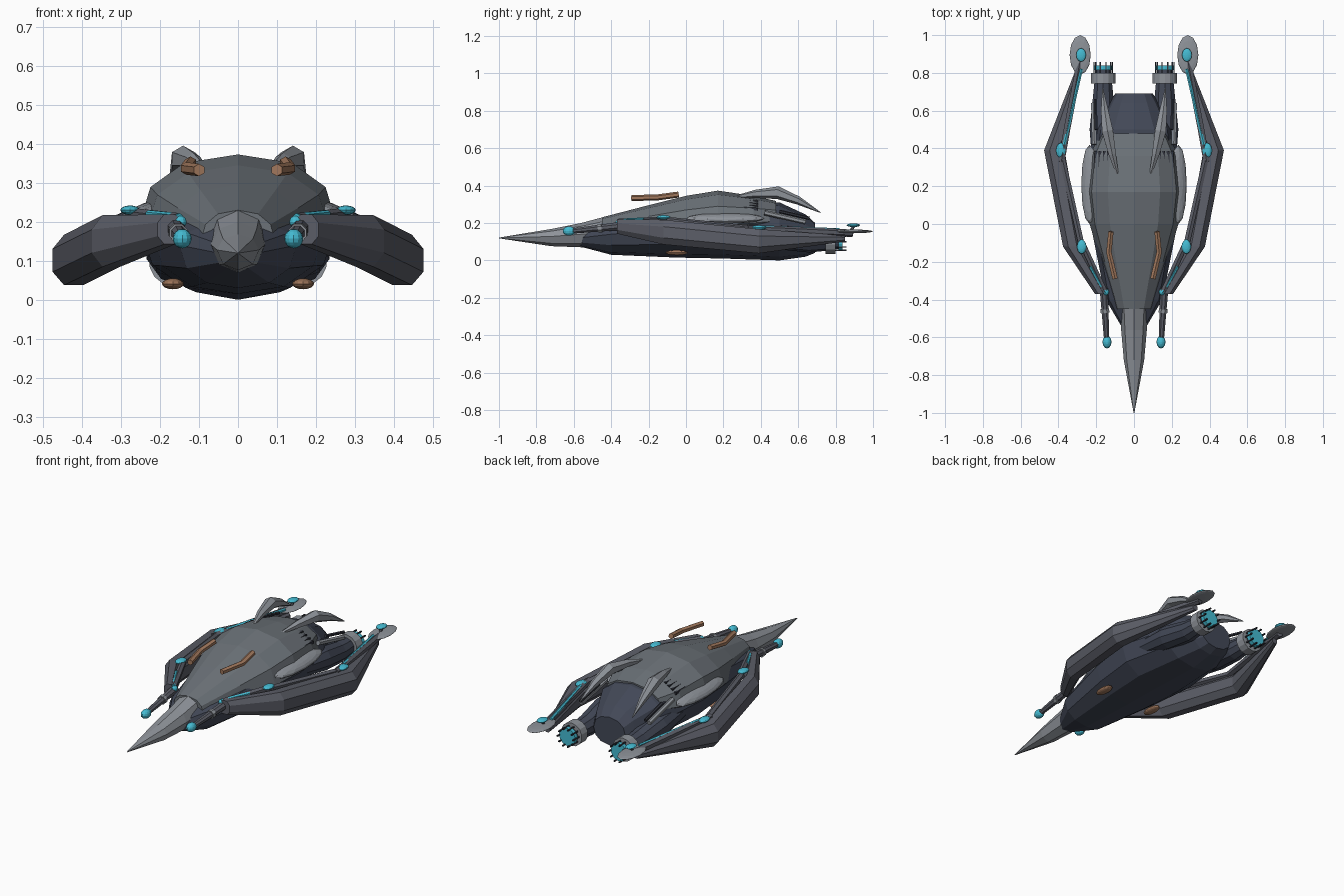
import bpy, bmesh
from math import sin, cos, pi
from mathutils import Vector, Matrix

if "Cube" in bpy.data.objects:
    bpy.data.objects.remove(bpy.data.objects["Cube"])


def material(name, rgb):
    m = bpy.data.materials.new(name)
    m.diffuse_color = (*rgb, 1)
    m.use_nodes = True
    m.node_tree.nodes["Principled BSDF"].inputs["Base Color"].default_value = m.diffuse_color
    return m


HULL = material("hull_grey", (0.15, 0.17, 0.19))
DARK = material("dark_navy", (0.055, 0.065, 0.095))
ARM = material("arm_grey", (0.105, 0.11, 0.135))
LIGHT = material("light_grey", (0.27, 0.29, 0.32))
BLACK = material("vent_black", (0.03, 0.033, 0.045))
CYAN = material("cyan_glow", (0.06, 0.5, 0.65))
BRONZE = material("bronze", (0.36, 0.19, 0.11))


def finish(name, bm, mat, mirror=True):
    bmesh.ops.recalc_face_normals(bm, faces=bm.faces)
    me = bpy.data.meshes.new(name)
    bm.to_mesh(me)
    bm.free()
    me.materials.append(mat)
    ob = bpy.data.objects.new(name, me)
    bpy.context.collection.objects.link(ob)
    if mirror:
        ob.modifiers.new("mirror", "MIRROR").use_axis[0] = True
    return ob


def skin(bm, rings):
    """Bridge equal rings of verts and cap both ends."""
    n = len(rings[0])
    for a, b in zip(rings, rings[1:]):
        for i in range(n):
            j = (i + 1) % n
            bm.faces.new((a[i], a[j], b[j], b[i]))
    bm.faces.new(rings[0])
    bm.faces.new(rings[-1])


def loft(name, mat, stations, sides=12, power=1.0, half_step=0, mirror=True):
    """Loft along y; station = y, centre x, half width, bottom z, middle z, top z."""
    bm = bmesh.new()
    rings = []
    for y, cx, hw, zb, zm, zt in stations:
        ring = []
        for i in range(sides):
            a = 2 * pi * (i + half_step) / sides
            s, c = sin(a), cos(a)
            px = abs(s) ** power * (1 if s > 0 else -1)
            pz = abs(c) ** power * (1 if c > 0 else -1)
            z = zm + pz * ((zt - zm) if c > 0 else (zm - zb))
            ring.append(bm.verts.new((cx + hw * px, y, z)))
        rings.append(ring)
    skin(bm, rings)
    return finish(name, bm, mat, mirror)


def tube(name, mat, points, radii, sides=6, flat=1.0):
    """Tube through points; flat scales its height."""
    bm = bmesh.new()
    pts = [Vector(p) for p in points]
    if isinstance(radii, (int, float)):
        radii = [radii] * len(pts)
    rings = []
    for k, p in enumerate(pts):
        d = (pts[min(k + 1, len(pts) - 1)] - pts[max(k - 1, 0)]).normalized()
        u = d.cross(Vector((0, 0, 1))).normalized()
        v = u.cross(d)
        rings.append([bm.verts.new(p + radii[k] * (u * cos(2 * pi * (i + .5) / sides)
                      + v * flat * sin(2 * pi * (i + .5) / sides))) for i in range(sides)])
    skin(bm, rings)
    return finish(name, bm, mat)


def blob(name, mat, loc, size, tilt=0, turn=0):
    bm = bmesh.new()
    bmesh.ops.create_uvsphere(bm, u_segments=12, v_segments=8, radius=1)
    m = (Matrix.Translation(loc) @ Matrix.Rotation(turn, 4, "Z")
         @ Matrix.Rotation(tilt, 4, "Y") @ Matrix.Diagonal((*size, 1)))
    bm.transform(m)
    return finish(name, bm, mat)


# Central body: dark keel, grey upper shell, pointed nose
loft("lower_hull", DARK, [
    (-.57, 0, .05, .075, .12, .16), (-.40, 0, .15, .03, .14, .20),
    (-.05, 0, .22, .015, .17, .28), (.20, 0, .25, .01, .18, .32),
    (.50, 0, .20, 0, .16, .31), (.64, 0, .13, .02, .13, .245),
    (.69, 0, .10, .04, .12, .20)], power=.9, mirror=False)
loft("upper_shell", HULL, [
    (-.45, 0, .095, .13, .15, .23), (-.20, 0, .175, .14, .165, .295),
    (0, 0, .235, .15, .18, .345), (.17, 0, .255, .16, .19, .373),
    (.36, 0, .235, .17, .20, .345), (.48, 0, .18, .18, .21, .318)],
    power=.88, mirror=False)
loft("nose_cone", LIGHT, [
    (-.44, 0, .075, .07, .15, .232), (-.56, 0, .068, .07, .14, .20),
    (-.72, 0, .054, .076, .128, .168), (-1.0, 0, .002, .118, .12, .122)],
    sides=8, mirror=False)
blob("side_pod", LIGHT, (.235, .21, .225), (.047, .21, .024), tilt=.35)

# Swept arms
loft("arm", ARM, [
    (-.37, .175, .034, .14, .18, .222), (-.12, .325, .054, .08, .15, .222),
    (.39, .422, .058, .033, .10, .172), (.85, .28, .017, .10, .115, .135)],
    sides=8, half_step=.5, power=.9)
tube("front_rail", ARM, [(.155, -.36, .205), (.275, -.10, .218)], .018)
tube("front_light_strip", CYAN, [(.15, -.365, .212), (.23, -.225, .22)], .010)
tube("middle_rail", ARM, [(.28, -.10, .215), (.385, .37, .165)], .018)
tube("rear_rail", ARM, [(.385, .33, .168), (.355, .50, .163), (.28, .89, .145)], .02)
tube("rear_light_strip", CYAN, [(.37, .42, .178), (.278, .82, .163)], .009)
blob("arm_tip_disc", LIGHT, (.285, .895, .155), (.056, .105, .010))
for i, (p, s) in enumerate([((.28, .895, .188), (.026, .036, .010)),
                            ((.387, .39, .176), (.026, .040, .012)),
                            ((.277, -.12, .23), (.025, .038, .012))]):
    blob(f"arm_gem_{i}", CYAN, p, s)
tube("tip_gem_post", ARM, [(.28, .88, .155), (.28, .90, .188)], .008)

# Front cannons
tube("cannon_barrel", ARM, [(.16, -.34, .185), (.145, -.61, .157)], [.024, .015], 8)
tube("cannon_band", LIGHT, [(.155, -.45, .173), (.153, -.47, .171)], .025, 8)
blob("cannon_tip", CYAN, (.143, -.625, .157), (.024, .034, .025))
blob("cannon_joint", CYAN, (.148, -.36, .20), (.016, .018, .016))

# Bronze trim
tube("bronze_top_bar", BRONZE,
     [(.122, -.04, .352), (.133, -.15, .337), (.10, -.29, .333)], .016)
blob("bronze_belly_pad", BRONZE, (.167, -.05, .041), (.028, .06, .014))

# Dorsal fins and vents
tube("dorsal_fin", LIGHT, [(.082, .24, .335), (.115, .37, .355), (.14, .49, .362),
                           (.155, .60, .32), (.166, .72, .255)],
     [.004, .022, .034, .022, .002], 6, 1.0)
for i in range(4):
    x, z = .135 + .022 * i, .318 - .013 * i
    tube(f"vent_slat_{i}", BLACK, [(x, .245 + .01 * i, z), (x, .385, z - .006)], .011, 4)
tube("rear_side_bar", LIGHT, [(.21, .42, .255), (.215, .64, .205)], .014)
tube("rear_side_bar_end", BLACK, [(.20, .50, .262), (.205, .66, .225)], .009)

# Engines
EX, EZ = .163, .10
tube("engine_body", DARK, [(.17, .28, .15), (.172, .50, .125), (EX, .66, EZ), (EX, .76, EZ)],
     [.05, .066, .058, .048], 10)
tube("engine_ring", LIGHT, [(EX, .745, EZ), (EX, .80, EZ)], .066, 14)
tube("engine_neck", DARK, [(EX, .80, EZ), (EX, .822, EZ)], .040, 12)
tube("engine_glow", CYAN, [(EX, .815, EZ), (EX, .838, EZ)], .050, 14)
for i in range(10):
    a = 2 * pi * i / 10
    x, z = EX + .049 * cos(a), EZ + .049 * sin(a)
    tube(f"engine_prong_{i}", BLACK, [(x, .795, z), (x, .858, z)], .005, 4)
